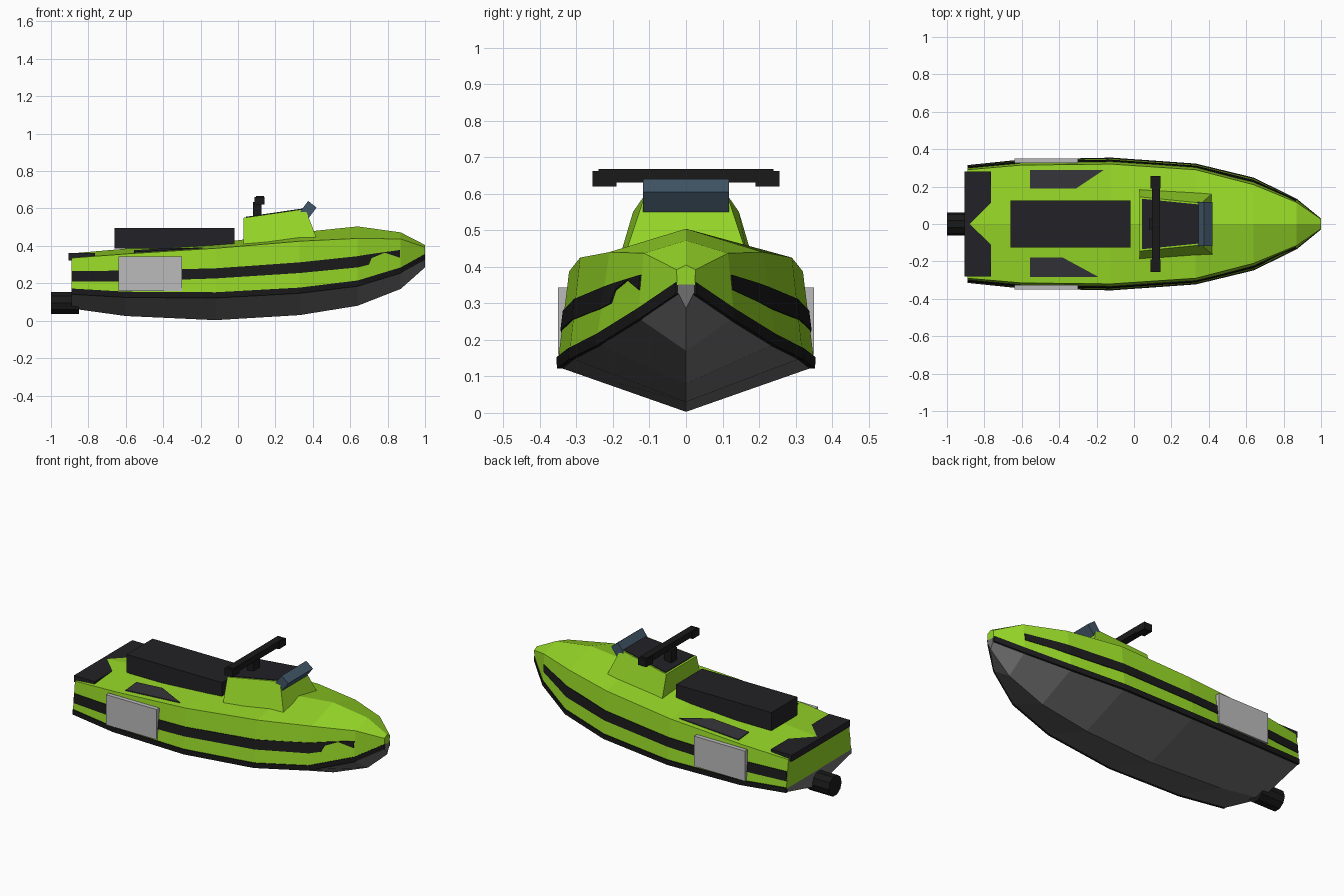
import bpy, bmesh
from mathutils import Vector

if "Cube" in bpy.data.objects:
    bpy.data.objects.remove(bpy.data.objects["Cube"])


def mat(name, rgb):
    m = bpy.data.materials.new(name)
    m.diffuse_color = (*rgb, 1)
    m.use_nodes = True
    m.node_tree.nodes["Principled BSDF"].inputs["Base Color"].default_value = m.diffuse_color
    return m


GREEN = mat("green", (0.30, 0.67, 0.02))
BLACK = mat("black", (0.010, 0.010, 0.011))
SEAT = mat("charcoal", (0.016, 0.016, 0.020))
PAD = mat("pad_grey", (0.032, 0.032, 0.040))
GLASS = mat("tinted_blue", (0.055, 0.095, 0.14))
HULL = mat("hull_grey", (0.16, 0.16, 0.16))
PLATE = mat("plate_grey", (0.50, 0.50, 0.50))


def loft(name, rings, material):
    """Skin a list of equal-length closed rings and cap both ends."""
    bm = bmesh.new()
    vs = [[bm.verts.new(p) for p in r] for r in rings]
    n = len(vs[0])
    for a, b in zip(vs, vs[1:]):
        for i in range(n):
            j = (i + 1) % n
            bm.faces.new((a[i], a[j], b[j], b[i]))
    bm.faces.new(vs[0])
    bm.faces.new(vs[-1])
    bmesh.ops.recalc_face_normals(bm, faces=bm.faces)
    me = bpy.data.meshes.new(name)
    bm.to_mesh(me)
    bm.free()
    ob = bpy.data.objects.new(name, me)
    bpy.context.collection.objects.link(ob)
    me.materials.append(material)
    return ob


def box(name, x, y, z, material):
    ring = lambda xx: [(xx, y[0], z[0]), (xx, y[1], z[0]), (xx, y[1], z[1]), (xx, y[0], z[1])]
    return loft(name, [ring(x[0]), ring(x[1])], material)


# Hull stations: x, keel z, chine z, chine half width, shoulder half width, shoulder z, ridge z
ST = [
    (-0.89, 0.065, 0.145, 0.310, 0.290, 0.335, 0.360),
    (-0.60, 0.025, 0.128, 0.340, 0.315, 0.357, 0.385),
    (-0.12, 0.003, 0.125, 0.350, 0.320, 0.387, 0.415),
    (0.33, 0.030, 0.150, 0.318, 0.290, 0.425, 0.472),
    (0.64, 0.080, 0.188, 0.243, 0.210, 0.440, 0.504),
    (0.87, 0.170, 0.258, 0.130, 0.115, 0.437, 0.472),
    (1.00, 0.285, 0.330, 0.024, 0.026, 0.392, 0.405),
]
KEEL, CHINE, W, SW, SZ, RIDGE = range(1, 7)


def at(x, col):
    """Interpolate one station column along the boat."""
    for a, b in zip(ST, ST[1:]):
        if x <= b[0]:
            t = (x - a[0]) / (b[0] - a[0])
            return a[col] + t * (b[col] - a[col])
    return ST[-1][col]


def side_y(x, z):
    z0, z1 = at(x, CHINE) + 0.02, at(x, SZ)
    return at(x, W) + (z - z0) / (z1 - z0) * (at(x, SW) - at(x, W))


def deck_z(x, y):
    return at(x, RIDGE) + abs(y) / at(x, SW) * (at(x, SZ) - at(x, RIDGE))


# V-shaped lower hull
loft("hull", [[(x, 0, k), (x, w - .002, c), (x, w - .002, c + .022),
               (x, -w + .002, c + .022), (x, -w + .002, c)]
              for x, k, c, w, sw, sz, r in ST], HULL)

# Green upper deck with a centre ridge
loft("deck", [[(x, w, c + .02), (x, sw, sz), (x, 0, r), (x, -sw, sz), (x, -w, c + .02)]
              for x, k, c, w, sw, sz, r in ST], GREEN)

# Side stripes: x, lower z, upper z; the stripe on the front side has a notch
STRIPE = [(-0.888, .21, .265), (-0.60, .21, .268), (-0.12, .226, .28),
          (0.33, .255, .312), (0.64, .285, .345), (0.70, .30, .355)]
NOTCH = [(0.715, .335, .357), (0.785, .364, .367)]
END = [(0.866, .337, .378)]

for s, label in ((-1, "front"), (1, "back")):
    # Rub rail along the chine
    loft(f"rub_rail_{label}",
         [[(x, s * (w - .012), c - .004), (x, s * (w + .003), c - .004),
           (x, s * (w + .005), c + .027), (x, s * (w - .012), c + .027)]
          for x, k, c, w, sw, sz, r in ST], BLACK)

    rows = STRIPE + (NOTCH if s < 0 else []) + END
    loft(f"side_stripe_{label}",
         [[(x, s * (side_y(x, z) + d), z) for d, z in ((-.01, a), (.004, a), (.004, b), (-.01, b))]
          for x, a, b in rows], BLACK)

    # Blank number plate
    box(f"side_plate_{label}", (-0.64, -0.30), sorted((s * .325, s * .351)), (.16, .343), PLATE)

# Foot pads lying on the deck
for label, outline in (
        ("back", [(-.555, .19), (-.555, .29), (-.16, .29), (-.31, .19)]),
        ("front", [(-.555, -.18), (-.555, -.283), (-.19, -.283), (-.38, -.18)])):
    loft(f"foot_pad_{label}",
         [[(x, y, deck_z(x, y) + h) for x, y in outline] for h in (-.01, .005)], PAD)

# Flat stern pad; the deck ridge rises through it
box("stern_pad", (-.905, -.765), (-.28, .28), (.322, .361), SEAT)

box("seat", (-.66, -.02), (-.125, .125), (.385, .495), SEAT)

# Tapered steering console and its dark top panel
top = [(.03, -.145, .55), (.36, -.112, .598), (.36, .112, .598), (.03, .145, .55)]
loft("console", [[(.03, -.192, .39), (.425, -.168, .43), (.425, .168, .43), (.03, .192, .39)], top], GREEN)
mid = sum((Vector(p) for p in top), Vector()) / 4
panel = [mid + (Vector(p) - mid) * .93 for p in top]
loft("console_panel", [[p + Vector((0, 0, h)) for p in panel] for h in (-.005, .004)], SEAT)

# Windscreen: tilted bar
loft("windscreen", [[(.375, y, .64), (.42, y, .605), (.375, y, .545), (.33, y, .58)]
                    for y in (-.118, .118)], GLASS)

# Handlebar
box("handlebar_post", (.08, .125), (-.03, .03), (.53, .635), BLACK)
box("handlebar", (.095, .138), (-.24, .24), (.63, .667), BLACK)
for s, label in ((-1, "front"), (1, "back")):
    box(f"grip_{label}", (.088, .142), sorted((s * .19, s * .256)), (.62, .662), BLACK)

# Jet nozzle
bpy.ops.mesh.primitive_cylinder_add(vertices=10, radius=.062, depth=.15,
                                    location=(-.925, 0, .095), rotation=(0, 1.5708, 0))
nozzle = bpy.context.object
nozzle.name = "jet_nozzle"
nozzle.data.materials.append(BLACK)
